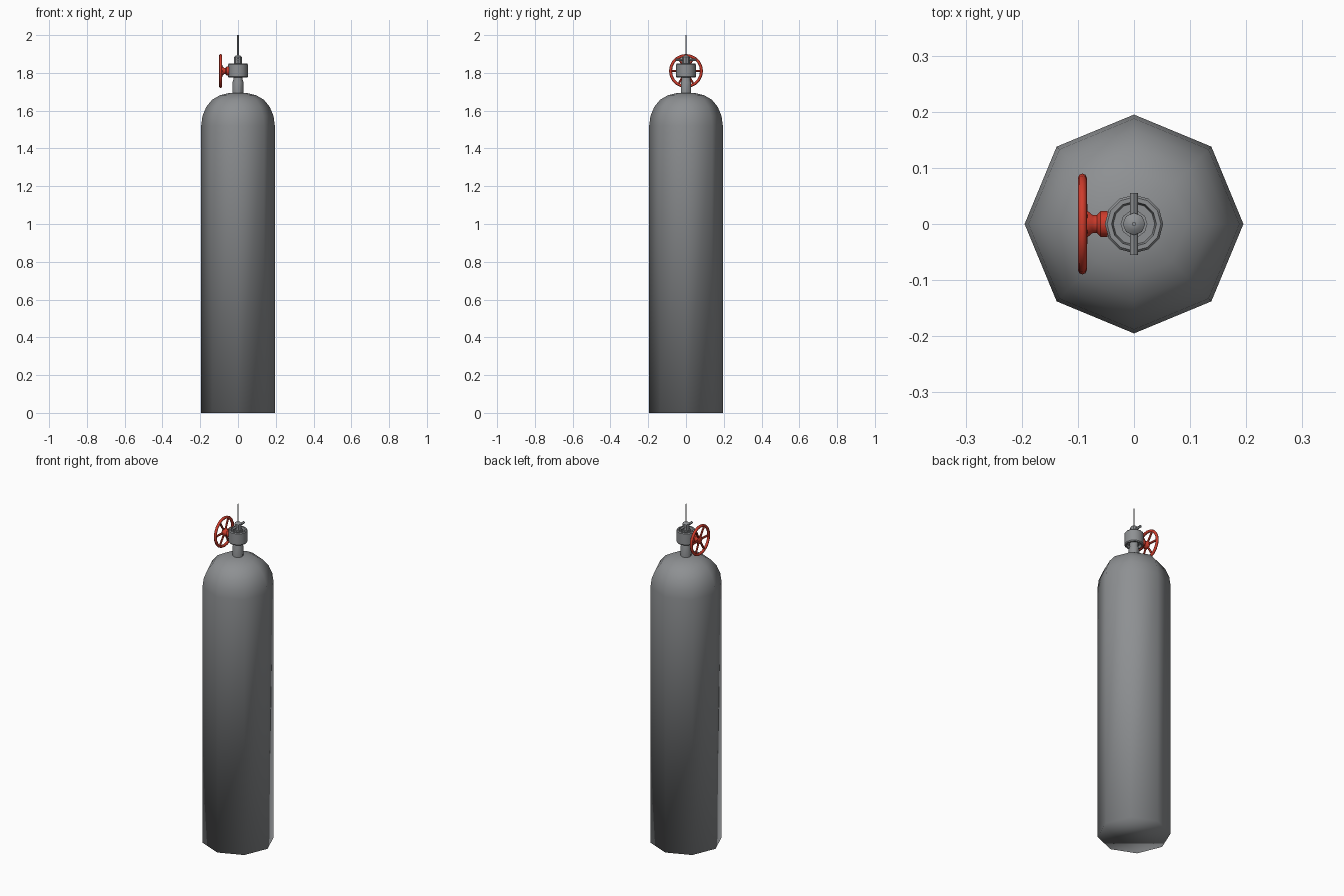
import bpy, bmesh
from math import pi, cos, sin
from mathutils import Matrix, Vector

if "Cube" in bpy.data.objects:
    bpy.data.objects.remove(bpy.data.objects["Cube"])


def material(name, color):
    m = bpy.data.materials.new(name)
    m.use_nodes = True
    m.diffuse_color = color
    m.node_tree.nodes["Principled BSDF"].inputs["Base Color"].default_value = color
    return m


GREY = material("steel grey", (0.27, 0.28, 0.29, 1))
RED = material("valve red", (0.62, 0.045, 0.025, 1))


def finish(name, bm, mat, angle=None):
    bmesh.ops.recalc_face_normals(bm, faces=bm.faces)
    mesh = bpy.data.meshes.new(name)
    bm.to_mesh(mesh)
    bm.free()
    mesh.materials.append(mat)
    ob = bpy.data.objects.new(name, mesh)
    bpy.context.collection.objects.link(ob)
    bpy.context.view_layer.objects.active = ob
    ob.select_set(True)
    if angle is None:
        bpy.ops.object.shade_smooth()
    else:
        bpy.ops.object.shade_smooth_by_angle(angle=angle)
    ob.select_set(False)
    return ob


def lathe(name, profile, sides, mat, angle=None, closed=False, matrix=Matrix()):
    """Turn (radius, height) points around z; open profiles get end caps."""
    bm = bmesh.new()
    rings = [[bm.verts.new(matrix @ Vector((r * cos(2 * pi * i / sides),
                                            r * sin(2 * pi * i / sides), z)))
              for i in range(sides)] for r, z in profile]
    pairs = list(zip(rings, rings[1:]))
    if closed:
        pairs.append((rings[-1], rings[0]))
    else:
        bm.faces.new(rings[0])
        bm.faces.new(rings[-1])
    for a, b in pairs:
        for i in range(sides):
            j = (i + 1) % sides
            bm.faces.new((a[i], a[j], b[j], b[i]))
    return finish(name, bm, mat, angle)


def rod(name, start, end, radius, sides, mat):
    start, end = Vector(start), Vector(end)
    turn = (end - start).to_track_quat("Z", "Y").to_matrix().to_4x4()
    return lathe(name, [(radius, 0), (radius, (end - start).length)], sides, mat,
                 pi / 4, matrix=Matrix.Translation(start) @ turn)


# Eight-sided tank with a rounded shoulder
R = 0.195
lathe("tank", [(R, 0), (R, 1.52), (0.188, 1.572), (0.168, 1.62),
               (0.137, 1.658), (0.095, 1.682), (0.05, 1.693), (0.02, 1.695)], 8, GREY)

# Neck and valve body, recessed above and below
lathe("neck", [(0.029, 1.68), (0.029, 1.75), (0.024, 1.765), (0.024, 1.85)], 10, GREY, pi / 5)
lathe("valve_body", [(0.052, 1.78), (0.052, 1.845), (0.048, 1.85), (0.04, 1.85),
                     (0.037, 1.835), (0.02, 1.835), (0.02, 1.79), (0.037, 1.79),
                     (0.04, 1.775), (0.048, 1.775)], 12, GREY, pi / 5, closed=True)

# Stem, cross bar and needle
lathe("stem", [(0.02, 1.84), (0.02, 1.885), (0.012, 1.892), (0.004, 1.894)], 8, GREY, pi / 5)
rod("cross_bar", (0, -0.055, 1.87), (0, 0.055, 1.87), 0.007, 8, GREY)
rod("needle", (0, 0, 1.89), (0, 0, 2.0), 0.004, 6, GREY)

# Hand wheel on the right side, turned about the x axis
wheel = Matrix.Translation((-0.092, 0, 1.81)) @ Matrix.Rotation(pi / 2, 4, "Y")
rim = [(0.082 + 0.008 * cos(a), 0.008 * sin(a)) for a in (k * pi / 4 for k in range(8))]
lathe("wheel_rim", rim, 20, RED, closed=True, matrix=wheel)
lathe("wheel_hub", [(0.017, -0.004), (0.024, 0.002), (0.024, 0.01), (0.017, 0.018),
                    (0.017, 0.026), (0.024, 0.032), (0.024, 0.045)], 10, RED, pi / 4,
      matrix=wheel)
for k in range(6):
    a = k * pi / 3 + pi / 6
    rod("wheel_spoke", wheel @ Vector((0.014 * cos(a), 0.014 * sin(a), 0.004)),
        wheel @ Vector((0.08 * cos(a), 0.08 * sin(a), 0)), 0.006, 6, RED)
